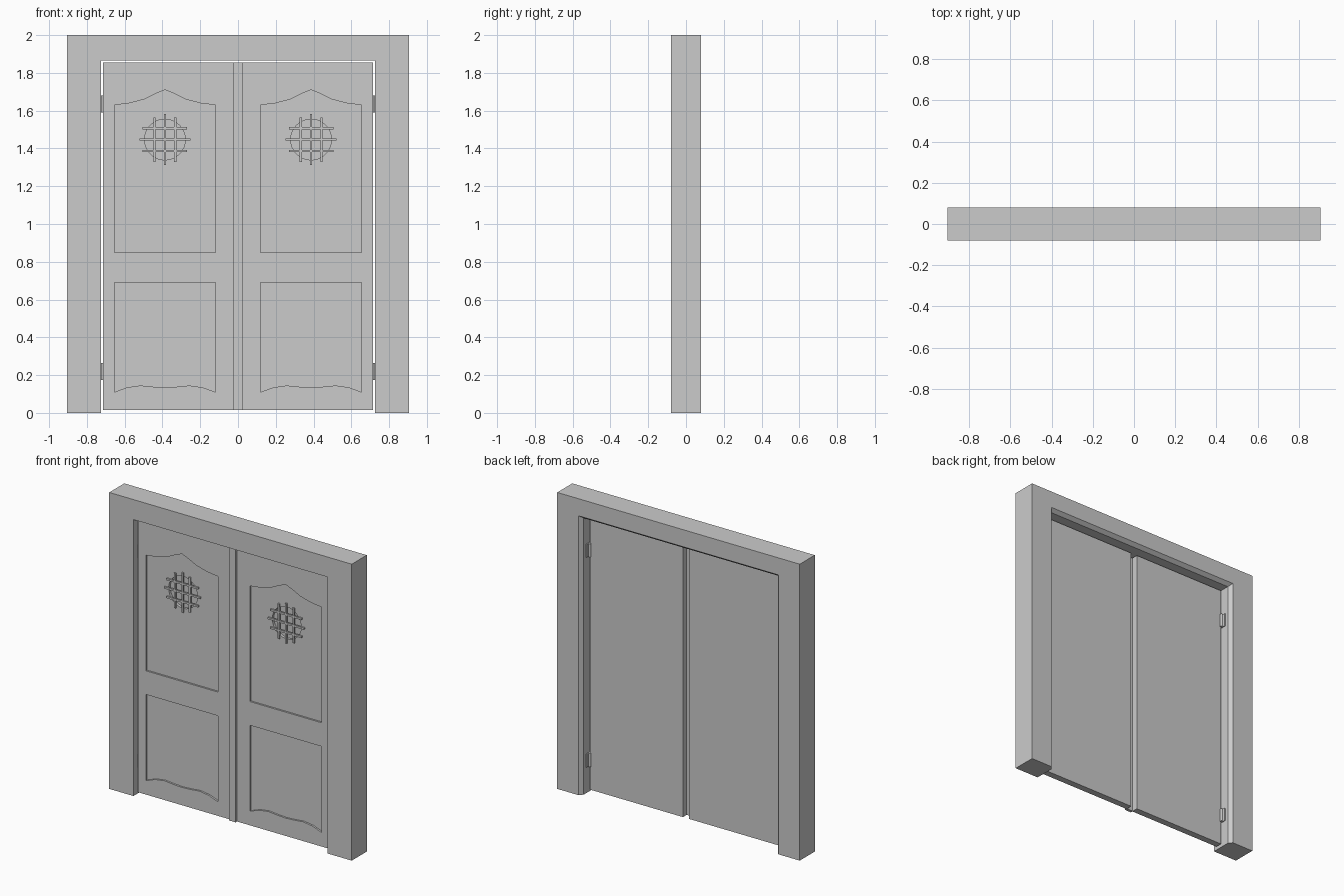
import bpy, bmesh
from math import pi, cos, sin

if "Cube" in bpy.data.objects:
    bpy.data.objects.remove(bpy.data.objects["Cube"])

def mesh_object(name, bm):
    bmesh.ops.recalc_face_normals(bm, faces=bm.faces)
    me = bpy.data.meshes.new(name)
    bm.to_mesh(me)
    bm.free()
    ob = bpy.data.objects.new(name, me)
    bpy.context.scene.collection.objects.link(ob)
    return ob

def add_prism(bm, pts, y0, y1):
    """Extrude an x-z outline along y."""
    a = [bm.verts.new((x, y0, z)) for x, z in pts]
    b = [bm.verts.new((x, y1, z)) for x, z in pts]
    bm.faces.new(a)
    bm.faces.new(b[::-1])
    for i in range(len(pts)):
        j = (i + 1) % len(pts)
        bm.faces.new((a[i], a[j], b[j], b[i]))

def prism(name, pts, y0, y1):
    bm = bmesh.new()
    add_prism(bm, pts, y0, y1)
    return mesh_object(name, bm)

def rect(x0, x1, z0, z1):
    return [(x0, z0), (x1, z0), (x1, z1), (x0, z1)]

def circle(cx, cz, r, n=32):
    return [(cx + r * cos(2 * pi * i / n), cz + r * sin(2 * pi * i / n)) for i in range(n)]

def cut(ob, cutter):
    m = ob.modifiers.new("cut", 'BOOLEAN')
    m.operation, m.solver, m.object = 'DIFFERENCE', 'EXACT', cutter
    bpy.context.view_layer.objects.active = ob
    bpy.ops.object.modifier_apply(modifier=m.name)
    bpy.data.objects.remove(cutter, do_unlink=True)

# Door frame: cross-section swept round a U, chamfered at the back
section = [(.905, 2, -.08), (.725, 1.865, -.08), (.725, 1.865, .055),
           (.745, 1.885, .08), (.905, 2, .08)]
bm = bmesh.new()
rings = [[bm.verts.new((sx * x, y, top * z)) for x, z, y in section]
         for sx, top in ((-1, 0), (-1, 1), (1, 1), (1, 0))]
for r, s in zip(rings, rings[1:]):
    for i in range(5):
        j = (i + 1) % 5
        bm.faces.new((r[i], r[j], s[j], s[i]))
bm.faces.new(rings[0])
bm.faces.new(rings[-1])
mesh_object("door_frame", bm)

FRONT, BACK, PANEL = -.045, 0, -.033
CZ = 1.447
half_top = [(-.2675, 1.63), (-.19, 1.639), (-.11, 1.66), (-.05, 1.69)]
half_low = [(-.2675, .11), (-.2, .135), (-.13, .145), (-.06, .138)]

def symmetric(half, mid):
    return half + [(0, mid)] + [(-x, z) for x, z in half[::-1]]

for s, side in ((-1, "left"), (1, "right")):
    cx = s * .387
    # Door leaf with two recessed panels and a round pocket
    x0, x1 = sorted((s * .023, s * .715))
    leaf = prism(side + "_leaf", rect(x0, x1, .015, 1.856), FRONT, BACK)
    upper = [(x + cx, z) for x, z in symmetric(half_top, 1.71)]
    upper += [(cx + .2675, .85), (cx - .2675, .85)]
    lower = [(x + cx, z) for x, z in symmetric(half_low, .135)]
    lower += [(cx + .2675, .69), (cx - .2675, .69)]
    for outline, depth in ((upper, PANEL), (lower, PANEL), (circle(cx, CZ, .108), -.015)):
        cut(leaf, prism("cutter", outline, -.2, depth))

    # Grille bars across the pocket
    bm = bmesh.new()
    w = .006
    for o, l in ((-.055, .118), (0, .135), (.055, .118)):
        add_prism(bm, rect(cx + o - w, cx + o + w, CZ - l, CZ + l), PANEL - .01, PANEL + .002)
        add_prism(bm, rect(cx - l, cx + l, CZ + o * 1.1 - w, CZ + o * 1.1 + w),
                  PANEL - .011, PANEL + .001)
    mesh_object(side + "_grille", bm)

    # Hinges: knuckle barrel and flat leaf on the back
    bm = bmesh.new()
    for z in (.22, 1.635):
        ring = circle(s * .712, .008, .008, 12)
        a = [bm.verts.new((x, y, z - .045)) for x, y in ring]
        b = [bm.verts.new((x, y, z + .045)) for x, y in ring]
        bm.faces.new(a)
        bm.faces.new(b)
        for i in range(12):
            j = (i + 1) % 12
            bm.faces.new((a[i], a[j], b[j], b[i]))
        p, q = sorted((s * .719, s * .725))
        add_prism(bm, rect(p, q, z - .045, z + .045), -.035, .03)
    mesh_object(side + "_hinges", bm)

# Strip covering the gap between the leaves
prism("meeting_strip", rect(-.024, .024, .015, 1.854), -.06, -.04)
